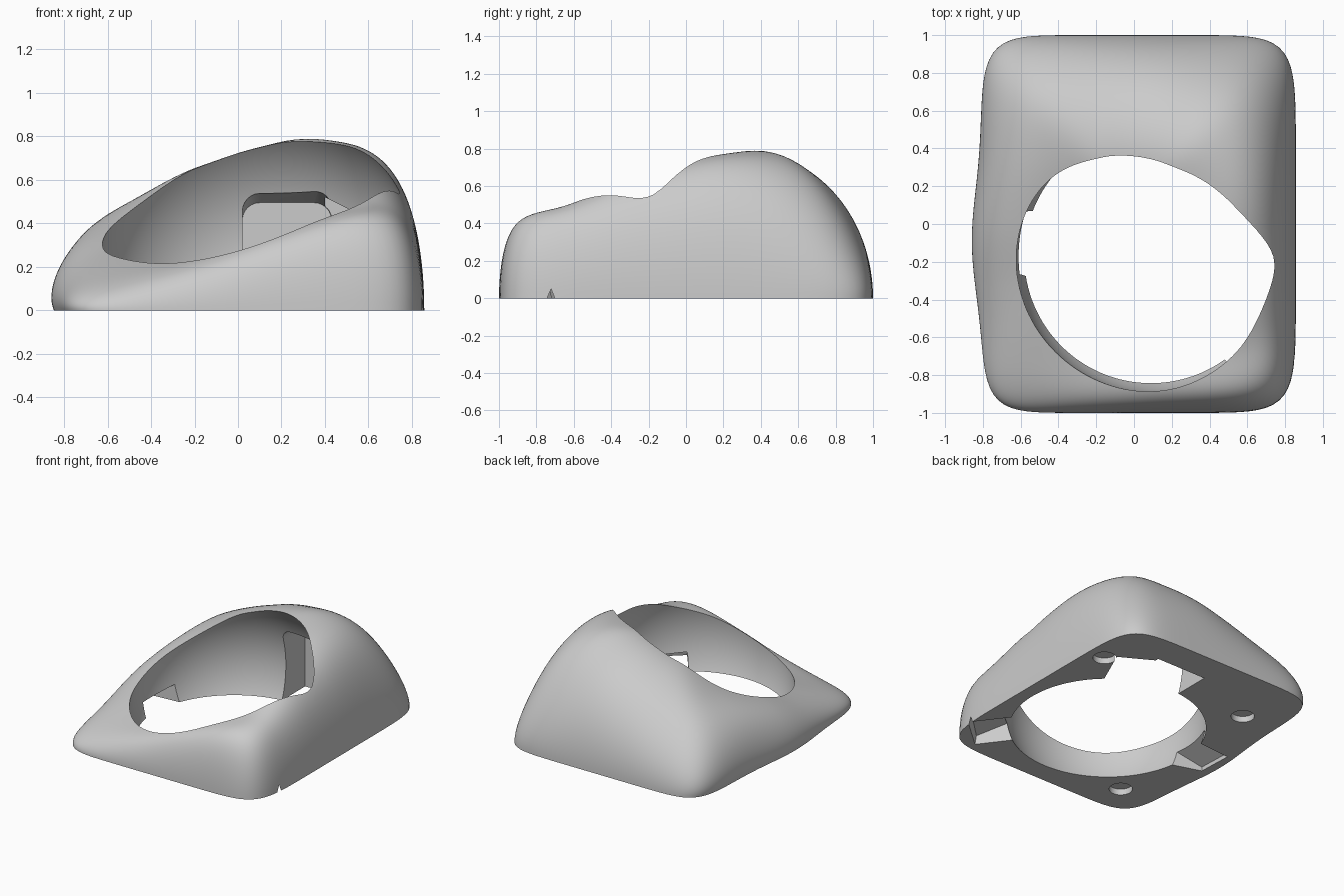
import bpy, bmesh, math
from mathutils import Matrix

if "Cube" in bpy.data.objects:
    bpy.data.objects.remove(bpy.data.objects["Cube"])

grey = bpy.data.materials.new("plain_grey")
grey.diffuse_color = (0.6, 0.6, 0.6, 1)
grey.use_nodes = True
grey.node_tree.nodes["Principled BSDF"].inputs["Base Color"].default_value = grey.diffuse_color

# crown heights: columns run left to right, rows run front to back
HEIGHTS = [
    [.07, .12, .22, .35, .46, .50],
    [.15, .205, .27, .375, .48, .55],
    [.27, .30, .385, .50, .63, .68],
    [.39, .41, .54, .66, .745, .74],
    [.47, .505, .67, .78, .805, .78],
    [.48, .56, .71, .81, .82, .79],
    [.47, .56, .70, .80, .79, .74],
]


def spline(vals, u):
    """Smooth curve through evenly spaced values, u in 0..1."""
    n = len(vals) - 1
    v = [2 * vals[0] - vals[1]] + list(vals) + [2 * vals[-1] - vals[-2]]
    u = min(max(u, 0), 1) * n
    i = min(int(u), n - 1)
    t = u - i
    a, b, c, d = v[i:i + 4]
    return b + 0.5 * t * (c - a + t * (2 * a - 5 * b + 4 * c - d + t * (3 * (b - c) + d - a)))


def crown(x, y):
    h = spline([spline(row, (x + .86) / 1.72) for row in HEIGHTS], (y + 1) / 2)
    # rear corners fall away like a pyramid
    drop = (.7 if x > 0 else .3) * (x / .857) ** 2 * max(y, 0) ** 2
    return h * (1 - drop)


def finish(bm, name):
    bmesh.ops.recalc_face_normals(bm, faces=bm.faces)
    me = bpy.data.meshes.new(name)
    bm.to_mesh(me)
    bm.free()
    ob = bpy.data.objects.new(name, me)
    bpy.context.collection.objects.link(ob)
    me.materials.append(grey)
    return ob


def loft(name, ring_a, ring_b):
    """Solid between two matching rings of points."""
    bm = bmesh.new()
    a = [bm.verts.new(p) for p in ring_a]
    b = [bm.verts.new(p) for p in ring_b]
    n = len(a)
    bm.faces.new(a)
    bm.faces.new(b)
    for i in range(n):
        bm.faces.new((a[i], a[(i + 1) % n], b[(i + 1) % n], b[i]))
    return finish(bm, name)


def circle(cx, cy, z, r, n):
    return [(cx + r * math.cos(math.tau * i / n), cy + r * math.sin(math.tau * i / n), z)
            for i in range(n)]


def at(pts, z):
    return [(x, y, z) for x, y in pts]


# body: rounded-rectangle rings climbing to the crown
SEGS, RINGS, N = 192, 44, 8
bm = bmesh.new()
rings = []
for k in range(RINGS):
    rho = 1 - (k / RINGS) ** 2
    ring = []
    for j in range(SEGS):
        c, s = math.cos(math.tau * j / SEGS), math.sin(math.tau * j / SEGS)
        edge = (abs(c / .857) ** N + abs(s) ** N) ** (-1 / N)
        x, y = c * edge * rho, s * edge * rho
        # edge softness differs on each side
        wx, wy = abs(c / .857) ** 4, abs(s) ** 4
        p = (wx * (6.3 if c > 0 else 5.3) + wy * (3 if s > 0 else 16)) / (wx + wy)
        if x < 0:  # left side bulges in the middle
            x *= (.82 + .052 * math.exp(-((y + .1) / .38) ** 2)) / .857
        z = crown(x, y) * math.sqrt(max(0, 1 - rho ** p))
        if x < 0:  # and tucks in slightly at the foot
            x *= 1 - .028 * math.exp(-z / .06)
        ring.append(bm.verts.new((x, y, z)))
    rings.append(ring)
for lo, hi in zip(rings, rings[1:]):
    for j in range(SEGS):
        i = (j + 1) % SEGS
        bm.faces.new((lo[j], lo[i], hi[i], hi[j]))
top = bm.verts.new((0, 0, crown(0, 0)))
for j in range(SEGS):
    bm.faces.new((rings[-1][j], rings[-1][(j + 1) % SEGS], top))
bm.faces.new(rings[0])
body = finish(bm, "pod_body")

cutters = []
# large spherical socket through the body
bm = bmesh.new()
bmesh.ops.create_uvsphere(bm, u_segments=128, v_segments=64, radius=.716,
                          matrix=Matrix.Translation((.09, -.172, .25)))
cutters.append(finish(bm, "socket"))


# rear pocket with rounded top corners and a sloping ceiling
def pocket(y, h, r=.08):
    arc = [math.pi / 2 * i / 6 for i in range(7)]
    right = [(.43 - r + r * math.cos(a), y, h - r + r * math.sin(a)) for a in arc]
    left = [(.02 + r - r * math.sin(a), y, h - r + r * math.cos(a)) for a in arc]
    return [(.02, y, -.1), (.43, y, -.1)] + right + left


cutters.append(loft("rear_pocket", pocket(.1, .595), pocket(.77, .495)))
# slanted side extension of the rear pocket
ext = [(.40, .15), (.40, .76), (.665, .61), (.46, .15)]
cutters.append(loft("rear_pocket_side", at(ext, -.1),
                    [(x, y, .52 - .5 * (x - .4)) for x, y in ext]))
# front right corner pocket, ceiling falling outward, just breaking through the side
cutters.append(loft("corner_pocket",
                    at([(.56, -.31), (.875, -.725), (.64, -.93), (.37, -.57)], -.02),
                    [(.56, -.33, .2), (.84, -.72, .07), (.64, -.91, .06), (.38, -.57, .2)]))
# left pocket, ceiling falling outward
side = [(-.4, .08), (-.79, .05), (-.78, -.21), (-.4, -.33)]
cutters.append(loft("left_pocket", at(side, -.05),
                    [(x, y, .2 if x > -.5 else .03) for x, y in side]))
# screw holes in the underside
for x, y in ((.72, .545), (-.515, .54), (-.515, -.755)):
    cutters.append(loft("screw_hole", circle(x, y, -.1, .08, 32), circle(x, y, .045, .08, 32)))

bpy.context.view_layer.objects.active = body
for ob in cutters:
    m = body.modifiers.new("cut", 'BOOLEAN')
    m.operation, m.solver, m.object = 'DIFFERENCE', 'EXACT', ob
    bpy.ops.object.modifier_apply(modifier=m.name)
    bpy.data.objects.remove(ob)

bpy.ops.object.select_all(action='DESELECT')
body.select_set(True)
bpy.ops.object.shade_smooth_by_angle(angle=math.radians(35))
